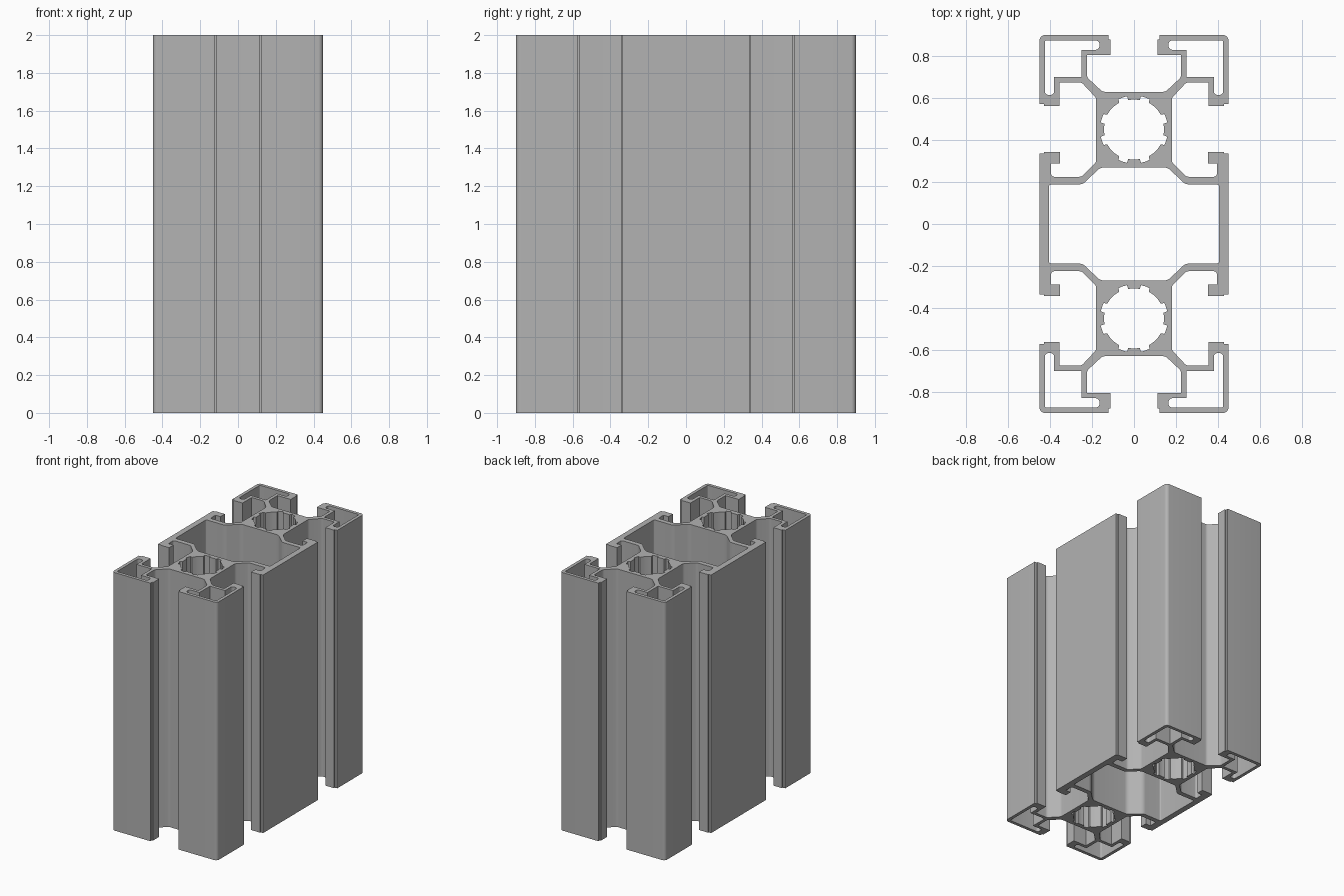
import bpy, bmesh
from math import sin, cos, radians, tan
from mathutils import Vector

cube = bpy.data.objects.get("Cube")
if cube:
    bpy.data.objects.remove(cube, do_unlink=True)

HEIGHT = 2.0
CORE_Y = 0.45   # distance of each screw bore from the centre


def swap(points):
    """Reflect points about the diagonal through a bore, reversing their order."""
    return [(y - CORE_Y, x + CORE_Y, r) for x, y, r in reversed(points)]


def flip(points, sx, sy):
    """Mirror points, keeping the loop direction consistent."""
    out = [(x * sx, y * sy, r) for x, y, r in points]
    return out[::-1] if sx * sy < 0 else out


def fillet(points, steps=5):
    """Turn (x, y, radius) corners into a polyline with rounded corners."""
    out = []
    for i, (x, y, r) in enumerate(points):
        p = Vector((x, y))
        if r == 0:
            out.append(p)
            continue
        a = (Vector(points[i - 1][:2]) - p).normalized()
        b = (Vector(points[(i + 1) % len(points)][:2]) - p).normalized()
        half = a.angle(b) / 2
        centre = p + (a + b).normalized() * (r / sin(half))
        start, end = p + a * (r / tan(half)), p + b * (r / tan(half))
        u, v = start - centre, end - centre
        for k in range(steps + 1):
            out.append(centre + u.lerp(v, k / steps).normalized() * r)
    return out


# Outer outline, one quarter: end slot, corner, side slot, side plate
end_slot = [(.15, .63, .03), (.225, .70, .03), (.225, .805, 0), (.112, .805, 0),
            (.112, .88, 0), (.122, .88, 0), (.122, .9, 0)]
corner = [(.45, .9, .025)]
inner_slot = [(.18, .295, .03), (.25, .225, .03), (.395, .225, .015), (.395, .288, 0),
              (.352, .288, 0), (.352, .342, 0), (.43, .342, 0), (.43, .335, 0),
              (.45, .335, 0)]
quarter = end_slot + corner + swap(end_slot) + inner_slot
outline = (flip(quarter, 1, 1) + flip(quarter, 1, -1)
           + flip(quarter, -1, -1) + flip(quarter, -1, 1))
loops = [fillet(outline)]

# Hollow corner chambers
half_chamber = [(.165, .875, .018), (.165, .83, .018), (.25, .83, 0)]
chamber = half_chamber + [(.25, .70, 0)] + swap(half_chamber) + [(.425, .875, .01)]
loops += [fillet(flip(chamber, sx, sy)) for sx in (1, -1) for sy in (1, -1)]

# Large central chamber
middle = [(.16, .27, .05), (.245, .188, .05), (.405, .188, .01)]
loops.append(fillet(flip(middle, 1, 1) + flip(middle, 1, -1)
                    + flip(middle, -1, -1) + flip(middle, -1, 1)))

# Toothed screw bores: per quarter turn an axis tooth, groove, diagonal tooth, groove
segments = [(.143, -11, 11), (.162, 12, 27), (.146, 29, 61), (.162, 63, 78)]
bore = []
for turn in range(4):
    for radius, a0, a1 in segments:
        for k in range(4):
            t = radians(90 * turn + a0 + (a1 - a0) * k / 3)
            bore.append(Vector((radius * cos(t), radius * sin(t))))
loops += [[p + Vector((0, s * CORE_Y)) for p in bore] for s in (1, -1)]

# Fill the cross-section and extrude it upward
bm = bmesh.new()
for loop in loops:
    verts = [bm.verts.new((p.x, p.y, 0)) for p in loop]
    for i, v in enumerate(verts):
        bm.edges.new((verts[i - 1], v))
bmesh.ops.triangle_fill(bm, edges=bm.edges[:], use_beauty=True, normal=(0, 0, 1))
result = bmesh.ops.extrude_face_region(bm, geom=bm.faces[:], use_keep_orig=True)
top = [g for g in result["geom"] if isinstance(g, bmesh.types.BMVert)]
bmesh.ops.translate(bm, verts=top, vec=(0, 0, HEIGHT))
bmesh.ops.recalc_face_normals(bm, faces=bm.faces[:])

mesh = bpy.data.meshes.new("slotted_profile")
bm.to_mesh(mesh)
bm.free()
profile = bpy.data.objects.new("slotted_profile", mesh)
bpy.context.collection.objects.link(profile)

# Plain grey metal
grey = bpy.data.materials.new("aluminium_grey")
grey.use_nodes = True
colour = (0.45, 0.45, 0.45, 1)
grey.diffuse_color = colour
grey.node_tree.nodes["Principled BSDF"].inputs["Base Color"].default_value = colour
mesh.materials.append(grey)

bpy.ops.object.select_all(action="DESELECT")
profile.select_set(True)
bpy.context.view_layer.objects.active = profile
bpy.ops.object.shade_smooth_by_angle(angle=radians(30))
